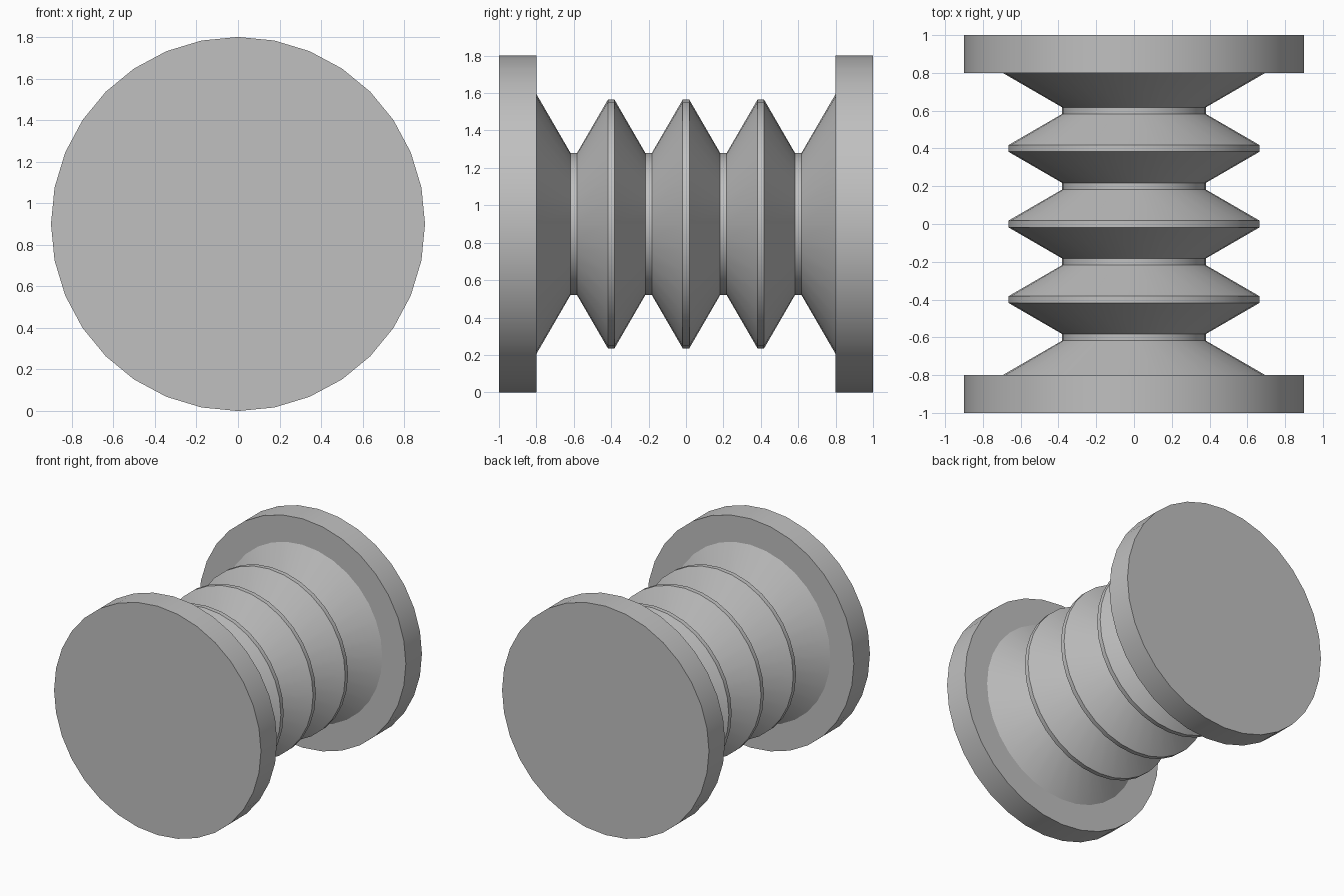
import bpy
import bmesh
from math import cos, sin, tau, radians
from mathutils import Vector

cube = bpy.data.objects.get("Cube")
if cube:
    bpy.data.objects.remove(cube, do_unlink=True)

SIDES = 32
CENTRE_Z = 0.9

grey = bpy.data.materials.new("plain grey")
grey.use_nodes = True
colour = (0.527, 0.527, 0.527, 1)
grey.diffuse_color = colour
grey.node_tree.nodes["Principled BSDF"].inputs["Base Color"].default_value = colour


def lathe(name, profile, capped):
    """Turn a list of (y, radius) points around the y axis."""
    bm = bmesh.new()
    rings = []
    for y, r in profile:
        rings.append([bm.verts.new(Vector((r * cos(tau * i / SIDES), y, r * sin(tau * i / SIDES))))
                      for i in range(SIDES)])
    for a, b in zip(rings, rings[1:]):
        for i in range(SIDES):
            j = (i + 1) % SIDES
            bm.faces.new((a[i], b[i], b[j], a[j]))
    if capped:
        bm.faces.new(rings[0])
        bm.faces.new(rings[-1])
    bmesh.ops.recalc_face_normals(bm, faces=bm.faces)
    mesh = bpy.data.meshes.new(name)
    bm.to_mesh(mesh)
    bm.free()
    obj = bpy.data.objects.new(name, mesh)
    bpy.context.collection.objects.link(obj)
    obj.location.z = CENTRE_Z
    mesh.materials.append(grey)
    # Smooth around the turn, sharp at the folds and rims
    bpy.ops.object.select_all(action="DESELECT")
    obj.select_set(True)
    bpy.context.view_layer.objects.active = obj
    bpy.ops.object.shade_smooth_by_angle(angle=radians(30))
    return obj


# Thick round end plates
lathe("front_plate", [(-1, 0.9), (-0.8, 0.9)], True)
lathe("back_plate", [(0.8, 0.9), (1, 0.9)], True)

# Pleated bellows: flat-topped ridges alternate with flat-bottomed grooves
GROOVE, RIDGE, FLAT = 0.38, 0.665, 0.0175
folds = [(-0.8, 0.695)]
for k in range(-3, 4):
    radius = GROOVE if k % 2 else RIDGE
    folds += [(0.2 * k - FLAT, radius), (0.2 * k + FLAT, radius)]
folds.append((0.8, 0.695))
lathe("bellows", folds, True)
